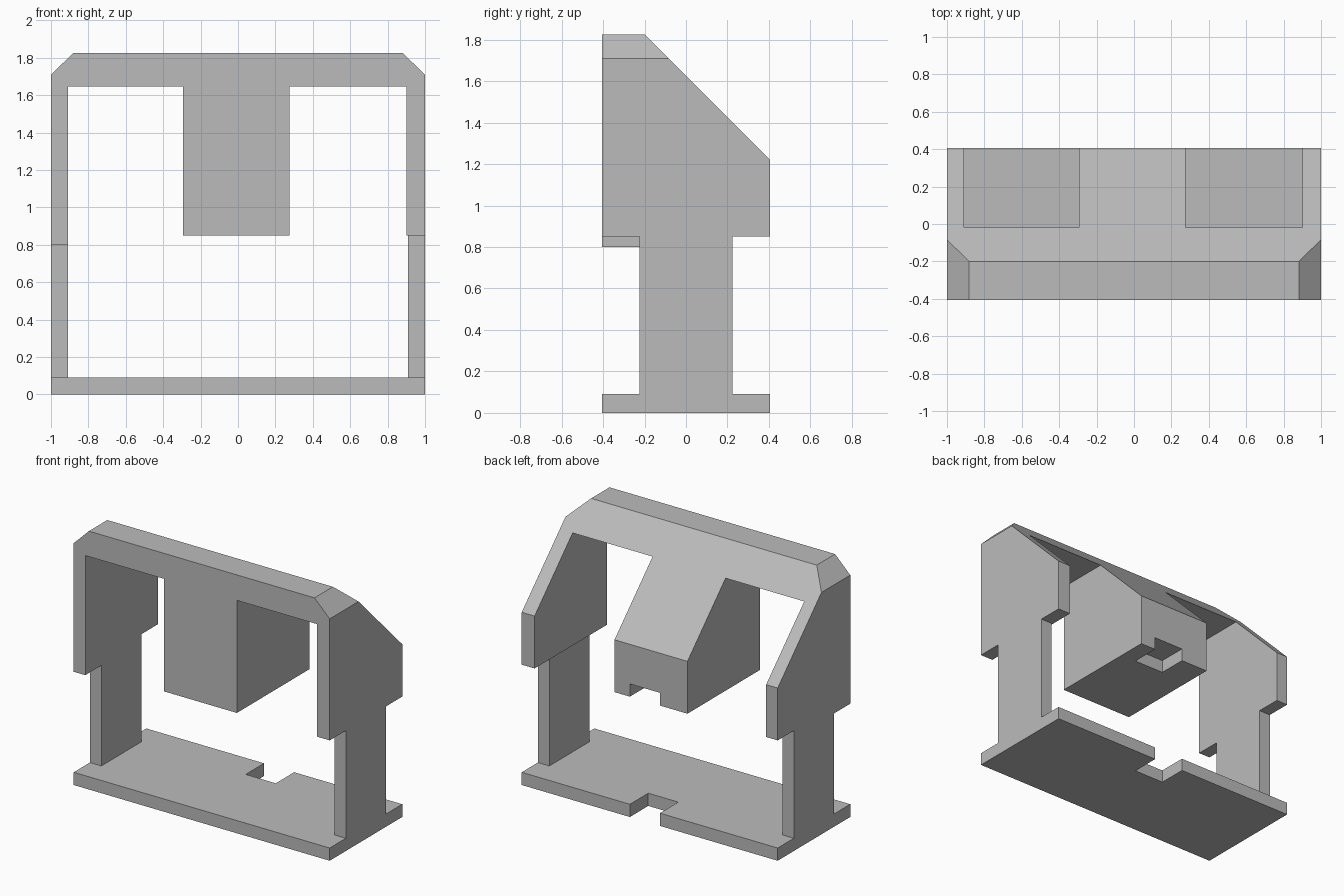
import bpy, bmesh

cube = bpy.data.objects.get("Cube")
if cube:
    bpy.data.objects.remove(cube, do_unlink=True)

grey = bpy.data.materials.new("plain_grey")
grey.use_nodes = True
COLOUR = (0.5, 0.5, 0.5, 1)
grey.diffuse_color = COLOUR
grey.node_tree.nodes["Principled BSDF"].inputs["Base Color"].default_value = COLOUR

D = 0.405          # half depth
FLOOR = 0.09       # base thickness
HOOD = 0.85        # underside of the hood
TOP = 1.825


def prism(name, outline, axis, lo, hi):
    """Extrude a 2D outline along x (outline is y,z) or along y (outline is x,z)."""
    bm = bmesh.new()
    place = (lambda p: (lo, p[0], p[1])) if axis == "x" else (lambda p: (p[0], lo, p[1]))
    face = bm.faces.new([bm.verts.new(place(p)) for p in outline])
    moved = bmesh.ops.extrude_face_region(bm, geom=[face])["geom"]
    step = (hi - lo, 0, 0) if axis == "x" else (0, hi - lo, 0)
    bmesh.ops.translate(bm, vec=step, verts=[v for v in moved if isinstance(v, bmesh.types.BMVert)])
    bmesh.ops.recalc_face_normals(bm, faces=bm.faces)
    mesh = bpy.data.meshes.new(name)
    bm.to_mesh(mesh)
    bm.free()
    mesh.materials.append(grey)
    obj = bpy.data.objects.new(name, mesh)
    bpy.context.collection.objects.link(obj)
    return obj


def box(name, x0, x1, y0, y1, z0, z1):
    return prism(name, [(y0, z0), (y1, z0), (y1, z1), (y0, z1)], "x", x0, x1)


def combine(target, other, operation):
    """Apply a boolean and discard the helper."""
    mod = target.modifiers.new(operation, "BOOLEAN")
    mod.operation, mod.solver, mod.object = operation, "EXACT", other
    bpy.context.view_layer.objects.active = target
    bpy.ops.object.modifier_apply(modifier=mod.name)
    bpy.data.objects.remove(other, do_unlink=True)


# Hood: sloping back, chamfered top corners
hood = prism("hood", [(-D, HOOD), (D, HOOD), (D, 1.22), (-0.2, TOP), (-D, TOP)], "x", -1, 1)
for s in (-1, 1):
    corner = prism("corner_cutter", [(s * 0.78, 1.925), (s * 1.1, 1.925), (s * 1.1, 1.61)], "y", -1, 1)
    combine(hood, corner, "DIFFERENCE")

# Openings either side of the central block
for x0, x1 in ((-0.91, -0.295), (0.275, 0.90)):
    combine(hood, box("opening_cutter", x0, x1, -1, 1, 0.5, 1.645), "DIFFERENCE")

# Matching rear notches in block and base
combine(hood, box("block_notch_cutter", -0.08, 0.155, 0.2, 1, 0.5, HOOD + 0.09), "DIFFERENCE")
base = box("base", -1, 1, -D, D, 0, FLOOR)
combine(base, box("base_notch_cutter", -0.08, 0.155, 0.2, 1, -1, 1), "DIFFERENCE")

# Side posts, and the longer front lip on the right side
for name, x0, x1 in (("right_post", -1, -0.91), ("left_post", 0.91, 1)):
    box(name, x0, x1, -0.225, 0.225, FLOOR, HOOD)
box("right_front_lip", -1, -0.91, -D, -0.225, 0.8, HOOD)
